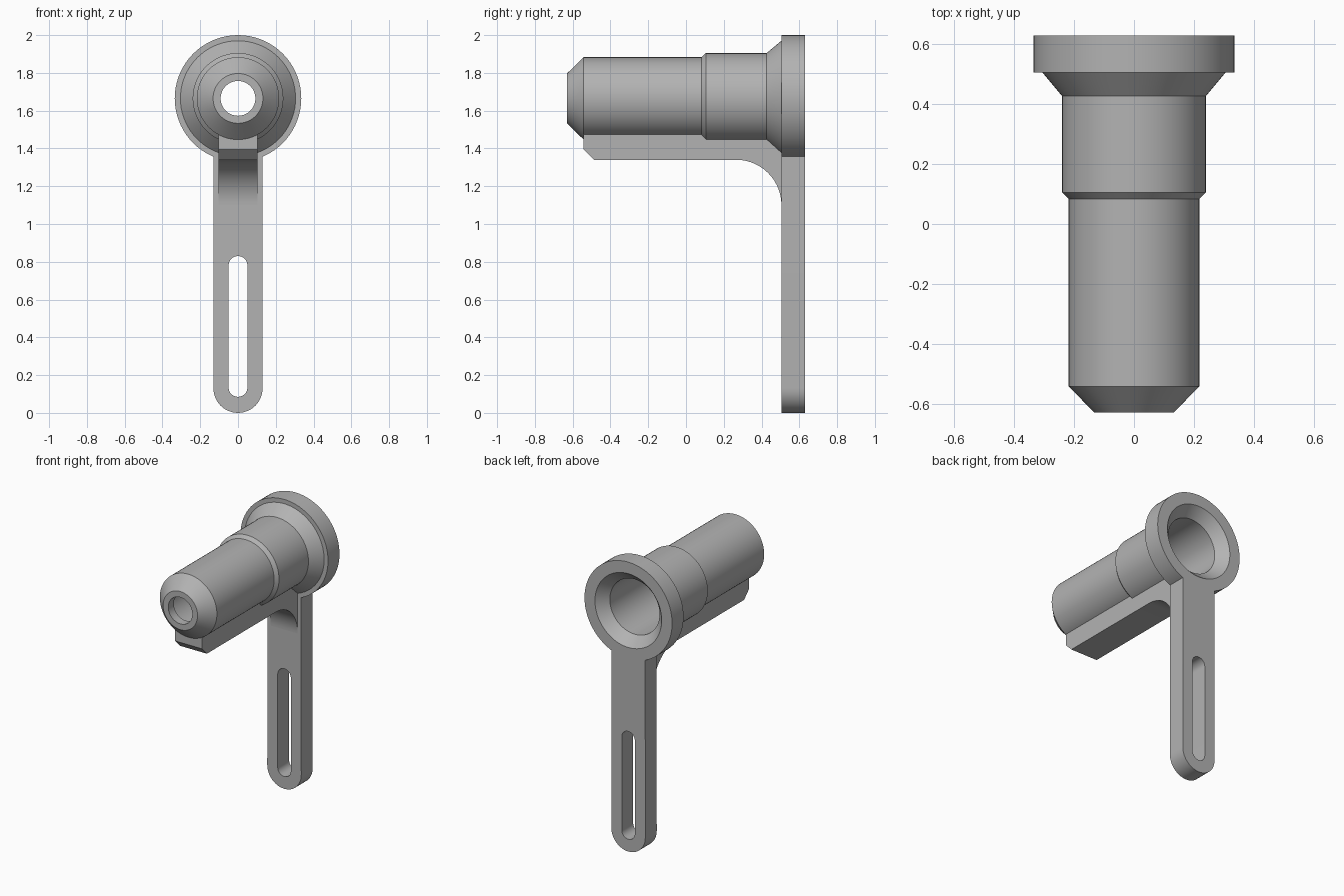
import bpy, bmesh
from math import sin, cos, pi, radians, asin
from mathutils import Matrix, Vector

cube = bpy.data.objects.get("Cube")
if cube:
    bpy.data.objects.remove(cube)

AXIS_Z = 1.665          # height of the barrel axis
RING_R = 0.335
ARM_HALF = 0.13

grey = bpy.data.materials.new("plain grey")
grey.use_nodes = True
grey.diffuse_color = (0.45, 0.45, 0.45, 1)
grey.node_tree.nodes["Principled BSDF"].inputs["Base Color"].default_value = (0.45, 0.45, 0.45, 1)


def arc(cx, cy, r, start, end, n=24):
    """Points along a circular arc, angles in degrees."""
    angles = [radians(start + (end - start) * i / n) for i in range(n + 1)]
    return [(cx + r * cos(a), cy + r * sin(a)) for a in angles]


def finish(obj):
    bpy.ops.object.select_all(action='DESELECT')
    obj.select_set(True)
    bpy.context.view_layer.objects.active = obj
    if obj.type == 'CURVE':
        bpy.ops.object.convert(target='MESH')
        obj = bpy.context.object
    bpy.ops.object.shade_smooth_by_angle(angle=radians(25))


def plate(name, outlines, thickness, location, rotation):
    """Extruded flat outline; later outlines become holes."""
    curve = bpy.data.curves.new(name, 'CURVE')
    curve.dimensions = '2D'
    curve.fill_mode = 'BOTH'
    curve.extrude = thickness / 2
    for outline in outlines:
        spline = curve.splines.new('POLY')
        spline.points.add(len(outline) - 1)
        for point, (x, y) in zip(spline.points, outline):
            point.co = (x, y, 0, 1)
        spline.use_cyclic_u = True
    curve.materials.append(grey)
    obj = bpy.data.objects.new(name, curve)
    bpy.context.collection.objects.link(obj)
    obj.location = location
    obj.rotation_euler = rotation
    finish(obj)


def lathe(name, profile, steps=72):
    """Closed (radius, y) profile spun around the barrel axis."""
    bm = bmesh.new()
    rings = []
    for i in range(steps):
        turn = Matrix.Rotation(2 * pi * i / steps, 3, 'Y')
        rings.append([bm.verts.new(turn @ Vector((r, y, 0))) for r, y in profile])
    for i in range(steps):
        a, b = rings[i], rings[(i + 1) % steps]
        for j in range(len(profile)):
            k = (j + 1) % len(profile)
            bm.faces.new((a[j], a[k], b[k], b[j]))
    bmesh.ops.recalc_face_normals(bm, faces=bm.faces)
    mesh = bpy.data.meshes.new(name)
    bm.to_mesh(mesh)
    bm.free()
    mesh.materials.append(grey)
    obj = bpy.data.objects.new(name, mesh)
    bpy.context.collection.objects.link(obj)
    obj.location.z = AXIS_Z
    finish(obj)


# Hollow stepped barrel with flared rear ring and tapered nose
outside = [(RING_R, 0.63), (RING_R, 0.505), (0.305, 0.505), (0.24, 0.427),
           (0.24, 0.105), (0.218, 0.083), (0.218, -0.542), (0.132, -0.63)]
inside = [(0.092, -0.63), (0.092, -0.57), (0.168, -0.5), (0.168, 0.1),
          (0.19, 0.125), (0.19, 0.56), (0.255, 0.63)]
lathe("barrel", outside + inside)

# Hanging arm: rounded foot, long slot, top hugging the ring
half_angle = asin(ARM_HALF / RING_R) * 180 / pi
arm = arc(0, ARM_HALF, ARM_HALF, 180, 360)
arm += arc(0, AXIS_Z, RING_R - 0.002, 270 + half_angle, 270 - half_angle)
slot = arc(0, 0.135, 0.05, 180, 360) + arc(0, 0.78, 0.05, 0, 180)
plate("slotted_arm", [arm, slot], 0.125, (0, 0.5675, 0), (pi / 2, 0, 0))

# Rib under the barrel, blended into the arm by a fillet
rib = [(-0.542, 1.475), (-0.542, 1.395), (-0.487, 1.34)]
rib += arc(0.265, 1.1, 0.24, 90, 0)
rib += [(0.505, 1.38), (0.425, 1.46), (0.1, 1.46), (0.08, 1.475)]
plate("support_rib", [rib], 0.206, (0, 0, 0), (pi / 2, 0, pi / 2))
